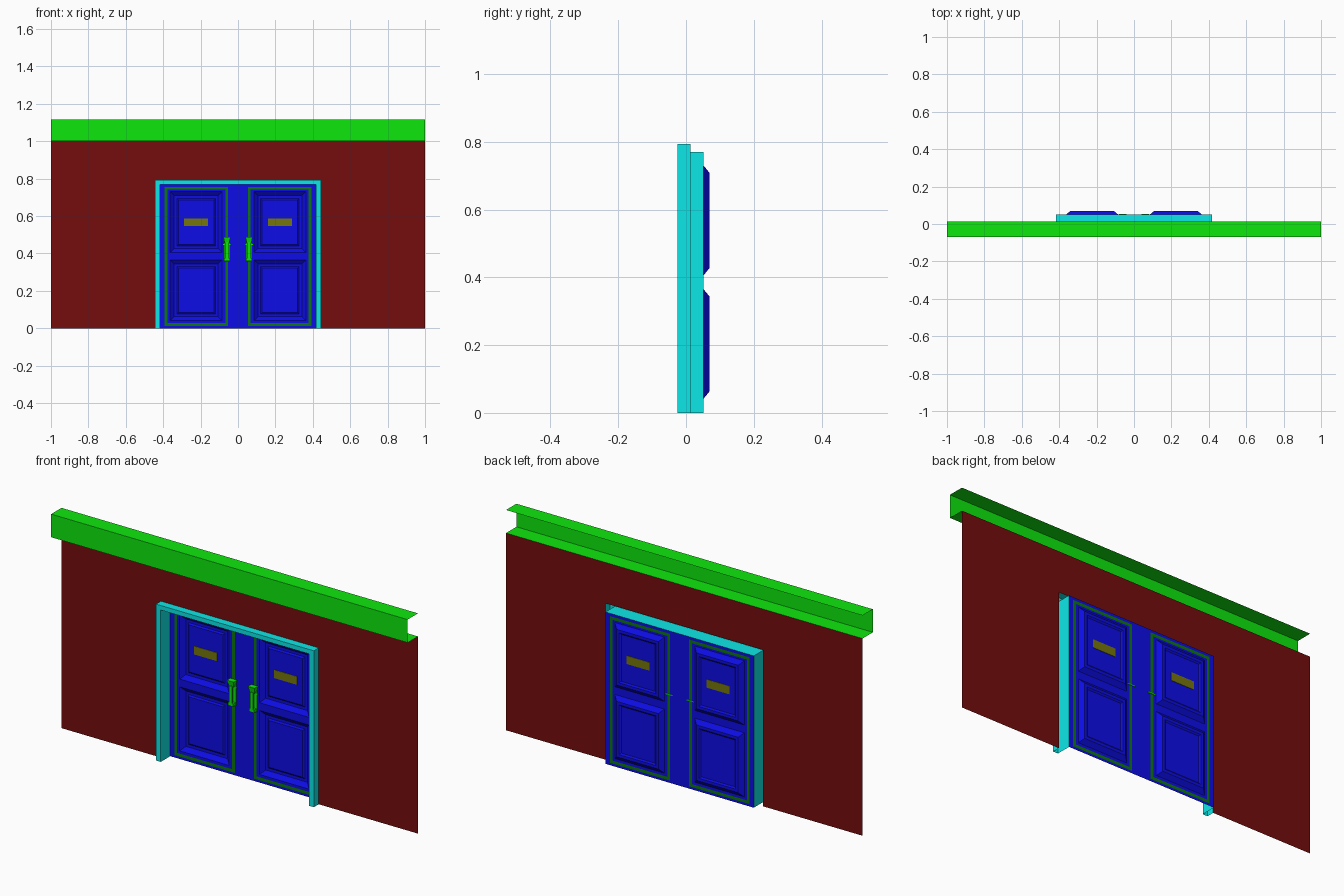
import bpy, bmesh

if "Cube" in bpy.data.objects:
    bpy.data.objects.remove(bpy.data.objects["Cube"])


def material(name, rgb):
    m = bpy.data.materials.new(name)
    m.diffuse_color = (*rgb, 1)
    m.use_nodes = True
    m.node_tree.nodes["Principled BSDF"].inputs["Base Color"].default_value = m.diffuse_color
    return m


RED = material("dark_red", (0.18, 0.004, 0.004))
GREEN = material("green", (0.004, 0.8, 0.004))
BLUE = material("blue", (0.004, 0.004, 0.8))
CYAN = material("cyan", (0.004, 0.8, 0.8))
TRIM = material("trim_green", (0.004, 0.18, 0.004))
OLIVE = material("olive", (0.18, 0.18, 0.004))


def make(name, bm, mat):
    bmesh.ops.remove_doubles(bm, verts=bm.verts, dist=1e-5)
    me = bpy.data.meshes.new(name)
    bm.to_mesh(me)
    bm.free()
    me.materials.append(mat)
    ob = bpy.data.objects.new(name, me)
    bpy.context.collection.objects.link(ob)
    return ob


def mirror(ob):
    ob.modifiers.new("mirror", 'MIRROR')


def bridge(bm, loops, closed):
    """Skin successive loops of points with quads."""
    rows = [[bm.verts.new(p) for p in l] for l in loops]
    for a, b in zip(rows, rows[1:]):
        n = len(a)
        for i in range(n if closed else n - 1):
            j = (i + 1) % n
            bm.faces.new((a[i], a[j], b[j], b[i]))
    return rows


def arch(hw, h, y):
    return [(-hw, y, 0), (-hw, y, h), (hw, y, h), (hw, y, 0)]


def rect(x0, x1, z0, z1, y):
    return [(x0, y, z0), (x1, y, z0), (x1, y, z1), (x0, y, z1)]


def box(bm, x0, x1, y0, y1, z0, z1, flare=0):
    """Box whose top is widened by flare."""
    t = flare
    lo = [(x0, y0, z0), (x1, y0, z0), (x1, y1, z0), (x0, y1, z0)]
    hi = [(x0 - t, y0 - t, z1), (x1 + t, y0 - t, z1), (x1 + t, y1, z1), (x0 - t, y1, z1)]
    rows = bridge(bm, [lo, hi], True)
    bm.faces.new(rows[0][::-1])
    bm.faces.new(rows[1])


WALL_Y, DOOR_Y = 0.014, 0.051

# wall sheet around the doorway
bm = bmesh.new()
bridge(bm, [arch(0.443, 0.793, WALL_Y), arch(1, 1, WALL_Y)], False)
make("wall", bm, RED)

# door frame: outer edge, front face and deep reveal
bm = bmesh.new()
bridge(bm, [arch(0.443, 0.793, WALL_Y), arch(0.443, 0.793, -0.025),
            arch(0.416, 0.77, -0.025), arch(0.416, 0.77, WALL_Y),
            arch(0.416, 0.77, DOOR_Y)], False)
make("door_frame", bm, CYAN)

# cornice: channel open at the back and ends
bm = bmesh.new()
profile = [(WALL_Y, 1.0), (-0.069, 1.0), (-0.069, 1.117), (WALL_Y, 1.117)]
bridge(bm, [[(x, y, z) for y, z in profile] for x in (-1, 1)], False)
make("cornice", bm, GREEN)

# door leaf: outer margin, then two recessed panels with a raised middle
bm = bmesh.new()
bridge(bm, [rect(0, 0.416, 0, 0.77, DOOR_Y), rect(0.053, 0.392, 0.012, 0.756, DOOR_Y)], True)
for z0, z1, cut0, cut1 in ((0.041, 0.366, 0.027, 0.385), (0.405, 0.731, 0.385, 0.741)):
    def inset(d, y):
        return rect(0.085 + d, 0.363 - d, z0 + d, z1 - d, y)
    rows = bridge(bm, [rect(0.068, 0.377, cut0, cut1, DOOR_Y), inset(0, DOOR_Y),
                       inset(0.022, 0.069), inset(0.036, 0.069), inset(0.044, 0.063)], True)
    bm.faces.new(rows[-1])
mirror(make("door_leaf", bm, BLUE))

# inlaid trim band on each leaf
bm = bmesh.new()
bridge(bm, [rect(0.053, 0.392, 0.012, 0.756, DOOR_Y), rect(0.068, 0.377, 0.027, 0.741, DOOR_Y)], True)
mirror(make("door_trim", bm, TRIM))

# plaque on each upper panel
bm = bmesh.new()
box(bm, 0.16, 0.289, 0.061, 0.065, 0.546, 0.588)
mirror(make("plaque", bm, OLIVE))

# handle: back plate, lower stand-off, grip and flared thumb piece
bm = bmesh.new()
c = 0.059
box(bm, c - 0.017, c + 0.017, 0.042, 0.049, 0.358, 0.47)
box(bm, c - 0.015, c + 0.015, 0.024, 0.043, 0.36, 0.375)
box(bm, c - 0.008, c + 0.008, 0.024, 0.032, 0.375, 0.46)
box(bm, c - 0.012, c + 0.012, 0.029, 0.049, 0.455, 0.487, 0.007)
box(bm, c - 0.020, c + 0.020, 0.045, 0.053, 0.445, 0.450)
mirror(make("door_handle", bm, GREEN))
